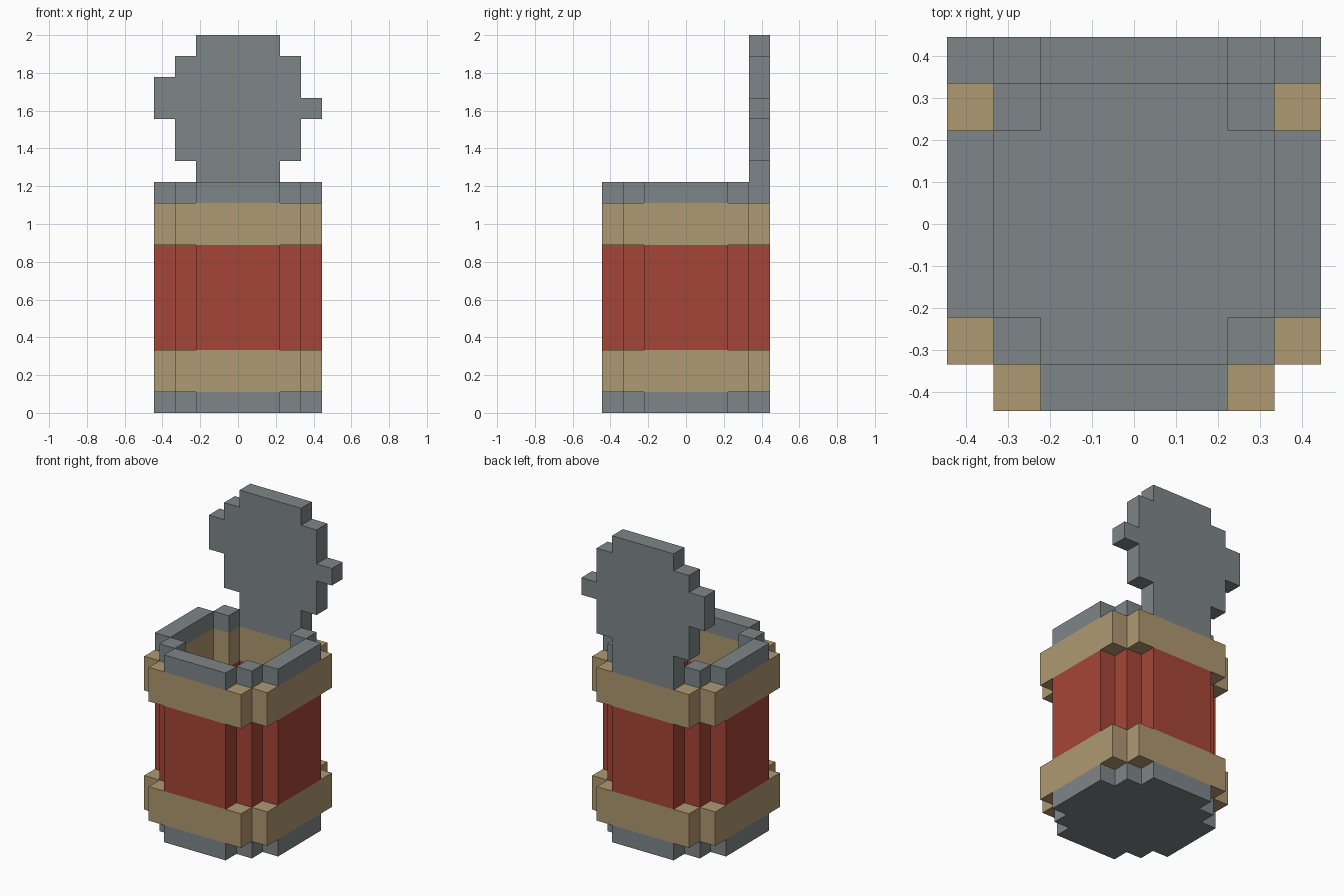
import bpy, bmesh
from mathutils import Matrix, Vector

if "Cube" in bpy.data.objects:
    bpy.data.objects.remove(bpy.data.objects["Cube"])

U = 1 / 9  # one block of the grid the model is built on


def material(name, rgb):
    m = bpy.data.materials.new(name)
    m.diffuse_color = (*rgb, 1)
    m.use_nodes = True
    m.node_tree.nodes["Principled BSDF"].inputs["Base Color"].default_value = m.diffuse_color
    return m


GREY = material("grey_metal", (0.21, 0.24, 0.25))
RED = material("red_paint", (0.38, 0.06, 0.038))
TAN = material("tan_rope", (0.43, 0.32, 0.165))


def finish(name, bm, mat):
    bmesh.ops.recalc_face_normals(bm, faces=bm.faces)
    bmesh.ops.scale(bm, vec=(U, U, U), verts=bm.verts)
    mesh = bpy.data.meshes.new(name)
    bm.to_mesh(mesh)
    bm.free()
    mesh.materials.append(mat)
    obj = bpy.data.objects.new(name, mesh)
    bpy.context.collection.objects.link(obj)
    return obj


def add_box(bm, lo, hi):
    lo, hi = Vector(lo), Vector(hi)
    mat = Matrix.Translation((lo + hi) / 2) @ Matrix.Diagonal((*(hi - lo), 1))
    bmesh.ops.create_cube(bm, size=1, matrix=mat)


def add_prism(bm, points, offset):
    face = bm.faces.new([bm.verts.new(p) for p in points])
    ext = bmesh.ops.extrude_face_region(bm, geom=[face], use_keep_orig=True)
    moved = [g for g in ext["geom"] if isinstance(g, bmesh.types.BMVert)]
    bmesh.ops.translate(bm, vec=offset, verts=moved)


def ring(name, half, z0, z1, mat):
    """Four walls of the given half width plus four inner corner posts."""
    bm = bmesh.new()
    for s in (-1, 1):
        a, b = sorted((3 * s, 4 * s))
        add_box(bm, (-half, a, z0), (half, b, z1))
        add_box(bm, (a, -half, z0), (b, half, z1))
        c, d = sorted((2 * s, 3 * s))
        for t in (-1, 1):
            e, f = sorted((2 * t, 3 * t))
            add_box(bm, (c, e, z0), (d, f, z1))
    return finish(name, bm, mat)


# solid stepped base, which is also the floor inside
quarter = [(4, 2), (3, 2), (3, 3), (2, 3), (2, 4)]
plan = []
for sx, sy in ((1, 1), (-1, 1), (-1, -1), (1, -1)):
    pts = [(x * sx, y * sy, 0) for x, y in quarter]
    plan += pts if sx * sy > 0 else pts[::-1]
bm = bmesh.new()
add_prism(bm, plan, (0, 0, 1))
finish("base", bm, GREY)

# hollow can: bands stick out at the corners
ring("lower_band", 3, 1, 3, TAN)
ring("body", 2, 3, 8, RED)
ring("upper_band", 3, 8, 10, TAN)
ring("rim", 2, 10, 11, GREY)

# open lid standing on the back rim, with a longer tab on the left
right = [(2, 11), (2, 12), (3, 12), (3, 14), (4, 14), (4, 15), (3, 15), (3, 17), (2, 17), (2, 18)]
left = [(-x, 16 if z == 15 else z) for x, z in reversed(right)]
bm = bmesh.new()
add_prism(bm, [(x, 3, z) for x, z in right + left], (0, 1, 0))
finish("lid", bm, GREY)
